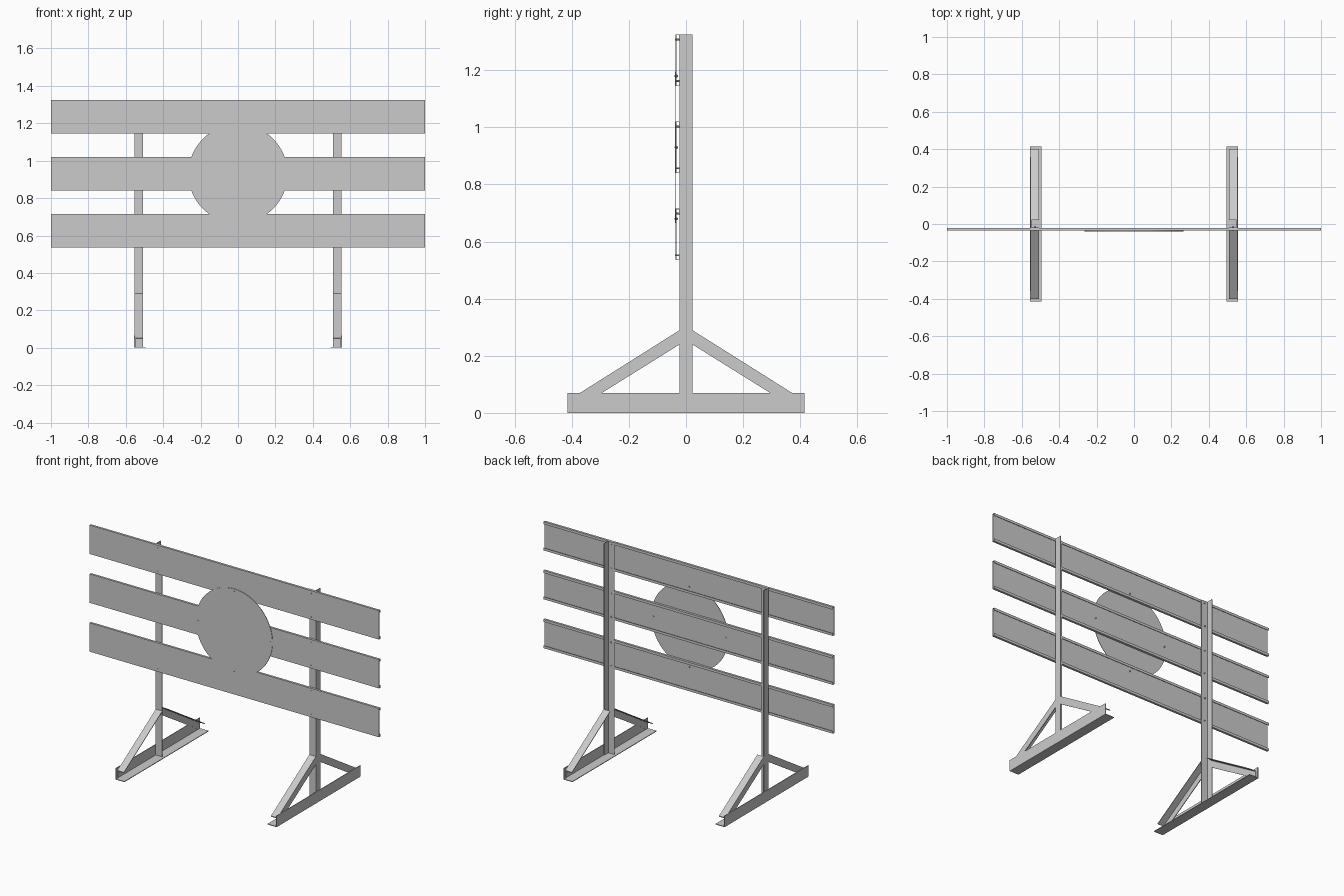
import bpy
import bmesh
from math import pi, sin, cos
from mathutils import Matrix, Vector

cube = bpy.data.objects.get("Cube")
if cube:
    bpy.data.objects.remove(cube, do_unlink=True)

steel = bpy.data.materials.new("grey_steel")
steel.use_nodes = True
GREY = (0.6, 0.6, 0.6, 1)
steel.diffuse_color = GREY
steel.node_tree.nodes["Principled BSDF"].inputs["Base Color"].default_value = GREY


def finish(name, bm):
    bmesh.ops.recalc_face_normals(bm, faces=bm.faces)
    mesh = bpy.data.meshes.new(name)
    bm.to_mesh(mesh)
    bm.free()
    mesh.materials.append(steel)
    obj = bpy.data.objects.new(name, mesh)
    bpy.context.collection.objects.link(obj)
    return obj


def extrude(bm, points, axis, start, end):
    """Extrude a flat outline along an axis; outline uses the other two axes in order."""
    def place(p, d):
        co = list(p)
        co.insert("xyz".index(axis), d)
        return co
    face = bm.faces.new([bm.verts.new(place(p, start)) for p in points])
    moved = bmesh.ops.extrude_face_region(bm, geom=[face])["geom"]
    shift = Vector(place((0, 0), end - start))
    bmesh.ops.translate(bm, vec=shift,
                        verts=[v for v in moved if isinstance(v, bmesh.types.BMVert)])


def bolt(bm, x, z, radius, front, back):
    turn = Matrix.Translation((x, (front + back) / 2, z)) @ Matrix.Rotation(pi / 2, 4, 'X')
    bmesh.ops.create_cone(bm, cap_ends=True, segments=8, radius1=radius, radius2=radius,
                          depth=back - front, matrix=turn)


T = 0.004                     # angle iron thickness
POST = 0.022                  # half depth of a post
OUT, IN = 0.553, 0.508        # post outer and inner x
FACE = -0.036                 # front of the boards
HALF = 0.09                   # half height of a board
BOARDS = {"top_board": 1.235, "middle_board": 0.93, "bottom_board": 0.625}

# Lipped channel boards
sheet, lip = 0.002, 0.016
half_profile = [(-POST, HALF - lip), (-POST, HALF), (FACE, HALF)]
inner_half = [(FACE + sheet, HALF - sheet), (-POST - sheet, HALF - sheet),
              (-POST - sheet, HALF - lip)]


def flip(points):
    return [(y, -z) for y, z in reversed(points)]


channel = half_profile + flip(half_profile) + flip(inner_half) + inner_half
for name, mid in BOARDS.items():
    bm = bmesh.new()
    extrude(bm, [(y, mid + z) for y, z in channel], 'x', -1, 1)
    finish(name, bm)

# Round plate on the middle of the boards
MID, R = 0.93, 0.265
bm = bmesh.new()
circle = [(R * cos(i * pi / 32), MID + R * sin(i * pi / 32)) for i in range(64)]
extrude(bm, circle, 'y', FACE - 0.003, FACE)
finish("round_plate", bm)

# Bolts of the round plate
bm = bmesh.new()
for i in range(4):
    a = i * pi / 2
    x, z = 0.25 * cos(a), MID + 0.25 * sin(a)
    bolt(bm, x, z, 0.003, FACE - 0.005, FACE + 0.008)
    bolt(bm, x, z, 0.005, FACE + sheet, FACE + 0.006)
finish("plate_bolts", bm)

for side, label in ((1, "left"), (-1, "right")):
    # Upright post: angle iron with its web on the outside
    bm = bmesh.new()
    angle = [(IN, -POST), (OUT, -POST), (OUT, POST), (OUT - T, POST),
             (OUT - T, T - POST), (IN, T - POST)]
    extrude(bm, [(side * x, y) for x, y in angle], 'z', T, 1.325)
    finish(label + "_post", bm)

    # Foot: angle iron lying on the ground
    bm = bmesh.new()
    edge = OUT + T
    foot = [(0.494, 0), (edge, 0), (edge, 0.07), (OUT, 0.07), (OUT, T), (0.494, T)]
    extrude(bm, [(side * x, z) for x, z in foot], 'y', -0.415, 0.415)
    finish(label + "_foot", bm)

    # Sloping braces: outer web with a flange along the top
    for way, end in ((-1, "front"), (1, "back")):
        bm = bmesh.new()
        web = [(POST, 0.29), (POST, 0.24), (0.4, T), (0.4, 0.052)]
        flange = [(POST, 0.29), (POST, 0.285), (0.4, 0.047), (0.4, 0.052)]
        extrude(bm, [(way * y, z) for y, z in web], 'x', side * (OUT - T), side * OUT)
        extrude(bm, [(way * y, z) for y, z in flange], 'x', side * IN, side * (OUT - T))
        finish(label + "_" + end + "_brace", bm)

    # Bolts holding the boards to the post
    bm = bmesh.new()
    for mid in BOARDS.values():
        for z in (mid - 0.073, mid + 0.073):
            bolt(bm, side * 0.53, z, 0.003, FACE - 0.002, -0.012)
            bolt(bm, side * 0.53, z, 0.005, T - POST, -0.014)
    finish(label + "_board_bolts", bm)
